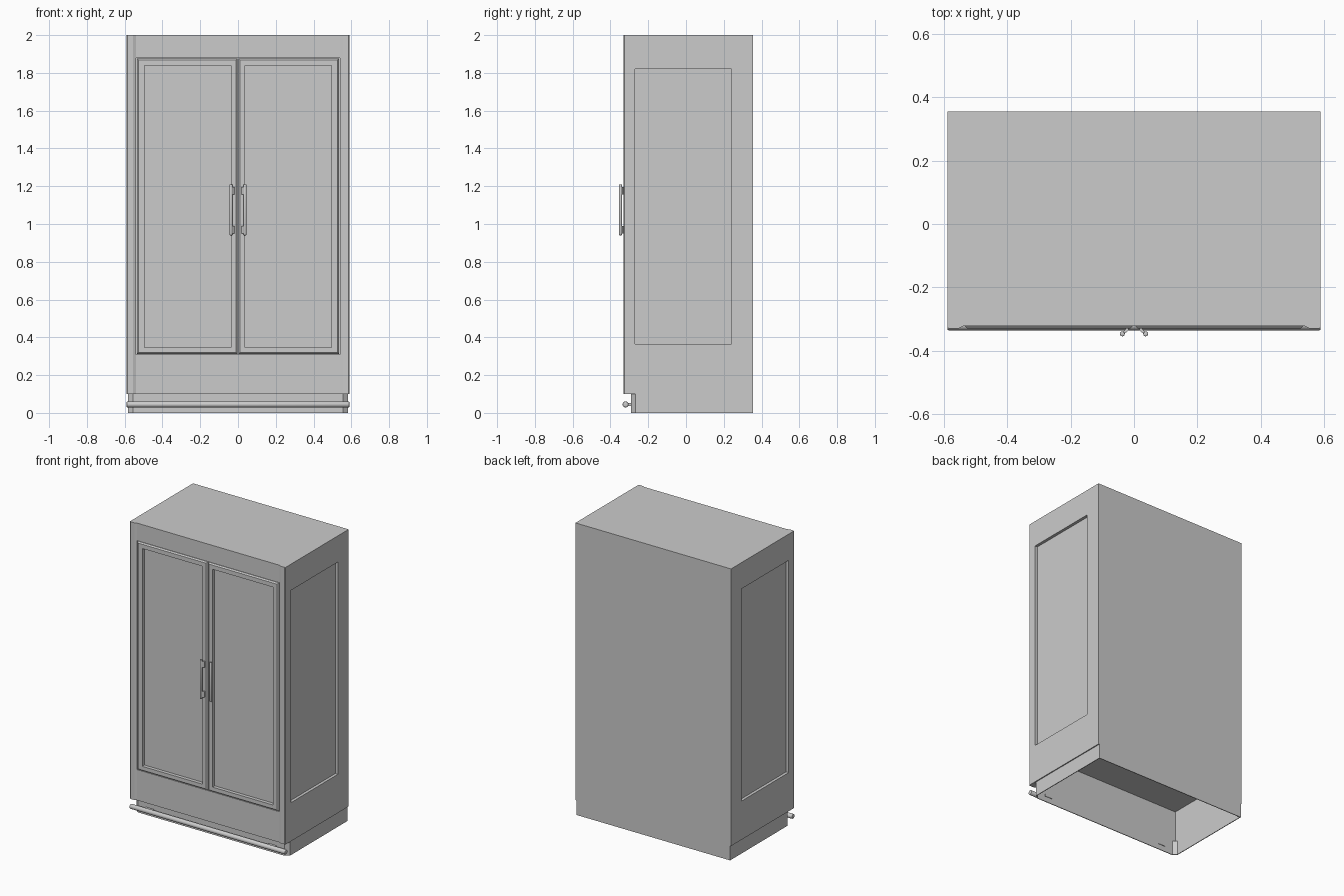
import bpy, bmesh
from mathutils import Vector, Matrix

if "Cube" in bpy.data.objects:
    bpy.data.objects.remove(bpy.data.objects["Cube"])


def finish(bm, name, smooth=False):
    bmesh.ops.remove_doubles(bm, verts=bm.verts, dist=0.0001)
    bmesh.ops.recalc_face_normals(bm, faces=bm.faces)
    mesh = bpy.data.meshes.new(name)
    bm.to_mesh(mesh)
    bm.free()
    ob = bpy.data.objects.new(name, mesh)
    bpy.context.collection.objects.link(ob)
    if smooth:
        bpy.context.view_layer.objects.active = ob
        ob.select_set(True)
        bpy.ops.object.shade_smooth_by_angle()
        ob.select_set(False)
    return ob


def skin(bm, loops, cap_first=True, cap_last=True):
    """Bridge successive point loops and cap the ends."""
    rings = [[bm.verts.new(p) for p in loop] for loop in loops]
    for a, b in zip(rings, rings[1:]):
        for i in range(len(a)):
            j = (i + 1) % len(a)
            bm.faces.new((a[i], a[j], b[j], b[i]))
    if cap_first:
        bm.faces.new(rings[0])
    if cap_last:
        bm.faces.new(rings[-1])


def rect(axis, w, u0, u1, v0, v1):
    """Rectangle at position w along the axis."""
    pts = [(u0, v0), (u1, v0), (u1, v1), (u0, v1)]
    i = "xyz".index(axis)
    return [p[:i] + (w,) + p[i:] for p in pts]


def prism(name, profile, z0, z1, side=1):
    bm = bmesh.new()
    skin(bm, [[(x * side, y, z) for x, y in profile] for z in (z0, z1)])
    return finish(bm, name)


def box(name, x0, x1, y0, y1, z0, z1):
    return prism(name, [(x0, y0), (x1, y0), (x1, y1), (x0, y1)], z0, z1)


def rod(name, start, end, radius, bevel, sides=16):
    start, end = Vector(start), Vector(end)
    axis = end - start
    bm = bmesh.new()
    bmesh.ops.create_cone(bm, cap_ends=True, segments=sides, radius1=radius,
                          radius2=radius, depth=axis.length)
    rims = [e for e in bm.edges if abs(e.verts[0].co.z - e.verts[1].co.z) < 1e-5]
    bmesh.ops.bevel(bm, geom=rims, offset=bevel, segments=2, profile=0.5, affect='EDGES')
    turn = axis.to_track_quat('Z', 'Y').to_matrix().to_4x4()
    bm.transform(Matrix.Translation((start + end) / 2) @ turn)
    return finish(bm, name, True)


W, BACK, FRONT = 0.59, 0.355, -0.29

# Cabinet shell with an open cavity underneath and a recessed panel on each side
bm = bmesh.new()
skin(bm, [rect("z", 0.32, -0.58, 0.58, FRONT + 0.005, BACK - 0.005),
          rect("z", 0.10, -0.58, 0.58, FRONT + 0.005, BACK - 0.005),
          rect("z", 0.10, -W, W, FRONT, BACK),
          rect("z", 2.00, -W, W, FRONT, BACK)])
sides = [f for f in bm.faces if abs(abs(f.calc_center_median().x) - W) < 1e-4]
bmesh.ops.delete(bm, geom=sides, context='FACES_ONLY')
for s in (-1, 1):
    skin(bm, [rect("x", s * W, FRONT, BACK, 0.10, 2.0),
              rect("x", s * W, -0.27, 0.24, 0.365, 1.82),
              rect("x", s * (W - 0.02), -0.27, 0.24, 0.365, 1.82)], cap_first=False)
finish(bm, "cabinet_shell")

# Hollow plinth with chamfered front corners
def plinth_loop(t, z):
    x, y = 0.583 - t, FRONT + t
    half = [(0.555, y), (x, y + 0.022), (x, BACK - t)]
    return [(a, b, z) for a, b in half] + [(-a, b, z) for a, b in reversed(half)]

bm = bmesh.new()
loops = [plinth_loop(0, 0), plinth_loop(0, 0.1), plinth_loop(0.005, 0.1), plinth_loop(0.005, 0)]
skin(bm, loops + loops[:1], False, False)
finish(bm, "plinth")

# Front header, lower rail
box("front_header", -0.54, 0.54, -0.323, FRONT, 1.88, 2.0)
box("lower_rail", -0.54, 0.54, -0.323, FRONT, 0.10, 0.31)

post = [(W, FRONT), (W, -0.326), (0.585, -0.33), (0.555, -0.33), (0.54, -0.323), (0.54, FRONT)]
bracket = [(0.018, -0.305), (0.018, -0.337), (0.034, -0.350), (0.040, -0.344),
           (0.027, -0.333), (0.027, -0.305)]

for s, label in ((-1, "left"), (1, "right")):
    # Corner post
    prism(label + "_corner_post", post, 0.10, 2.0, s)

    # Door with bevelled frame and recessed panel
    bm = bmesh.new()
    skin(bm, [rect("y", y, s * x0, s * x1, z0, z1) for y, x0, x1, z0, z1 in (
        (FRONT, 0.003, 0.535, 0.313, 1.877),
        (-0.322, 0.003, 0.535, 0.313, 1.877),
        (-0.330, 0.011, 0.527, 0.321, 1.869),
        (-0.330, 0.037, 0.495, 0.347, 1.84),
        (-0.306, 0.037, 0.495, 0.347, 1.84))])
    finish(bm, label + "_door")

    # Handle bar and its two brackets
    rod(label + "_handle_bar", (s * 0.037, -0.347, 0.94), (s * 0.037, -0.347, 1.21), 0.008, 0.003)
    for end, z in (("lower", 0.95), ("upper", 1.155)):
        prism(f"{label}_{end}_handle_bracket", bracket, z, z + 0.04, s)

    # Flat stem holding the bumper rail
    box(label + "_bumper_stem", s * 0.465 - 0.03, s * 0.465 + 0.03, -0.315, -0.282, 0.037, 0.053)

# Bumper rail
rod("bumper_rail", (-W, -0.32, 0.045), (W, -0.32, 0.045), 0.016, 0.005)
